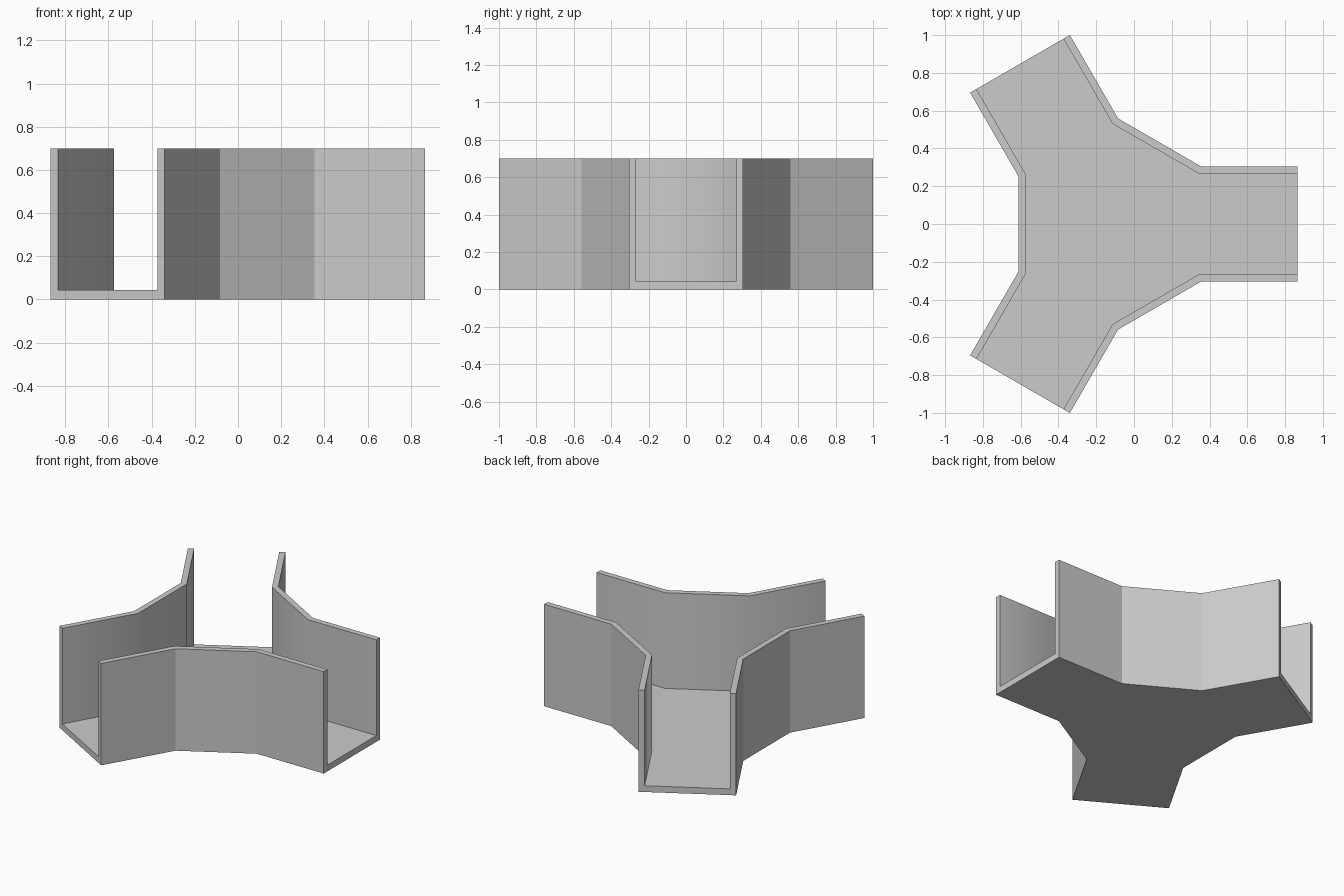
import bpy
import bmesh
from math import radians, sin, cos
from mathutils import Matrix, Vector

if "Cube" in bpy.data.objects:
    bpy.data.objects.remove(bpy.data.objects["Cube"], do_unlink=True)

# Main sizes: three open channel arms around a hub
HUB_X = -0.114
REACH = 0.979
HALF_WIDTH = 0.305
WALL = 0.039
FLOOR = 0.043
HEIGHT = 0.70
APOTHEM = 0.4986    # hub centre to the outside of a hub wall

grey = bpy.data.materials.new("light grey")
grey.use_nodes = True
colour = (0.6, 0.6, 0.6, 1)
grey.diffuse_color = colour
grey.node_tree.nodes["Principled BSDF"].inputs["Base Color"].default_value = colour


def wall_path(arm, inset):
    """Plan of one wall, from the left end of an arm to the right end of the next."""
    half = HALF_WIDTH - inset
    bend = (APOTHEM - inset - half * sin(radians(60))) / cos(radians(60))
    points = []
    for index, r, side in ((arm, REACH, half), (arm, bend, half),
                           (arm + 1, bend, -half), (arm + 1, REACH, -half)):
        turn = Matrix.Rotation(radians(120 * index), 3, "Z")
        points.append(turn @ Vector((r, side, 0)) + Vector((HUB_X, 0, 0)))
    return points


bm = bmesh.new()


def verts_at(points, z):
    return [bm.verts.new((p.x, p.y, z)) for p in points]


# Three bent walls: outside, rim and inside
walls = []
inner_faces = set()
for arm in range(3):
    outside, inside = wall_path(arm, 0), wall_path(arm, WALL)
    rows = [verts_at(outside, 0), verts_at(outside, HEIGHT),
            verts_at(inside, HEIGHT), verts_at(inside, FLOOR)]
    for level, (a, b) in enumerate(zip(rows, rows[1:])):
        for i in range(3):
            face = bm.faces.new((a[i], a[i + 1], b[i + 1], b[i]))
            if level == 2:
                inner_faces.add(face)
    walls.append(rows)

# Underside and channel floor
bm.faces.new([v for rows in walls for v in rows[0]])
bm.faces.new([v for rows in walls for v in rows[3]])

# U-shaped ends of the arms
for arm in range(3):
    left = [row[0] for row in walls[arm]]
    right = [row[3] for row in walls[arm - 1]]
    bm.faces.new(left + right[::-1])

bmesh.ops.recalc_face_normals(bm, faces=bm.faces[:])

# Inside walls blend around their bends, everything else stays crisp
for face in bm.faces:
    face.smooth = face in inner_faces
for edge in bm.edges:
    edge.smooth = all(f in inner_faces for f in edge.link_faces)

mesh = bpy.data.meshes.new("three_way_channel")
bm.to_mesh(mesh)
bm.free()
mesh.materials.append(grey)
channel = bpy.data.objects.new("three_way_channel", mesh)
bpy.context.collection.objects.link(channel)
